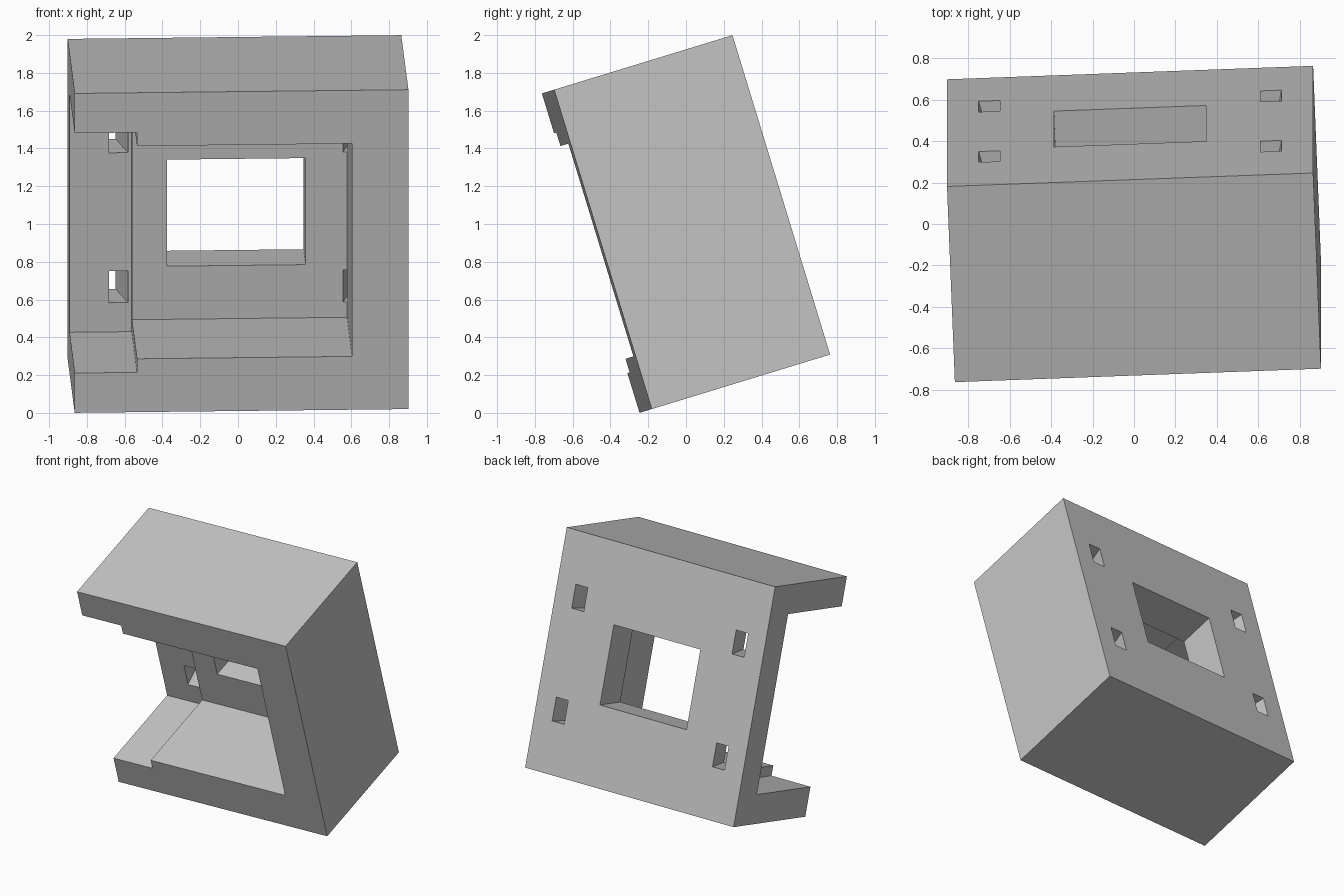
import bpy
import bmesh
from math import radians
from mathutils import Euler

cube = bpy.data.objects.get("Cube")
if cube:
    bpy.data.objects.remove(cube, do_unlink=True)

HALF, DEPTH = 0.884, 0.494        # half width/height and half depth of the block
BAY, POCKET = 0.245, 0.215        # depth of the two recess floors

# Single plain grey
grey = bpy.data.materials.new("plain_grey")
grey.use_nodes = True
grey.diffuse_color = (0.55, 0.55, 0.55, 1)
grey.node_tree.nodes["Principled BSDF"].inputs["Base Color"].default_value = grey.diffuse_color


def block(name, xs, ys, zs, shear=0.0):
    """Box between the given limits; shear slides x along the depth, measured from the back."""
    bm = bmesh.new()
    bmesh.ops.create_cube(bm, size=1)
    for v in bm.verts:
        x, y, z = (lim[int(c > 0)] for c, lim in zip(v.co, (xs, ys, zs)))
        v.co = (x + shear * (y - DEPTH), y, z)
    mesh = bpy.data.meshes.new(name)
    bm.to_mesh(mesh)
    bm.free()
    mesh.materials.append(grey)
    obj = bpy.data.objects.new(name, mesh)
    bpy.context.collection.objects.link(obj)
    return obj


def carve(target, cutter):
    """Subtract the cutter from the target and discard it."""
    mod = target.modifiers.new(cutter.name, "BOOLEAN")
    mod.operation = "DIFFERENCE"
    mod.solver = "EXACT"
    mod.object = cutter
    bpy.context.view_layer.objects.active = target
    bpy.ops.object.modifier_apply(modifier=mod.name)
    bpy.data.objects.remove(cutter, do_unlink=True)


# Solid housing
housing = block("housing", (-HALF, HALF), (-DEPTH, DEPTH), (-HALF, HALF))

# Tall bay open to the right side, then the inner pocket
carve(housing, block("side_bay", (-1, -0.554), (-1, BAY), (-0.664, 0.664)))
carve(housing, block("inner_pocket", (-0.6, 0.586), (-1, POCKET), (-0.589, 0.589)))

# Square window through the back wall
carve(housing, block("back_window", (-0.367, 0.367), (0.1, 1), (-0.295, 0.295)))

# Four slanted strap slots through the back wall
for side in (-1, 1):
    for level in (-1, 1):
        x, z = side * 0.68, level * 0.415
        carve(housing, block("strap_slot", (x - 0.051, x + 0.051), (0.2, 0.6),
                             (z - 0.088, z + 0.088), shear=side * 0.227))

# Lean the finished housing forward with a slight turn
housing.rotation_euler = Euler((radians(17), 0, radians(2.2)), "XYZ")
turn = Euler((radians(17), 0, 0)).to_matrix() @ Euler((0, 0, radians(2.2))).to_matrix()
housing.rotation_euler = turn.to_euler()
housing.location = (0, 0, 1)
